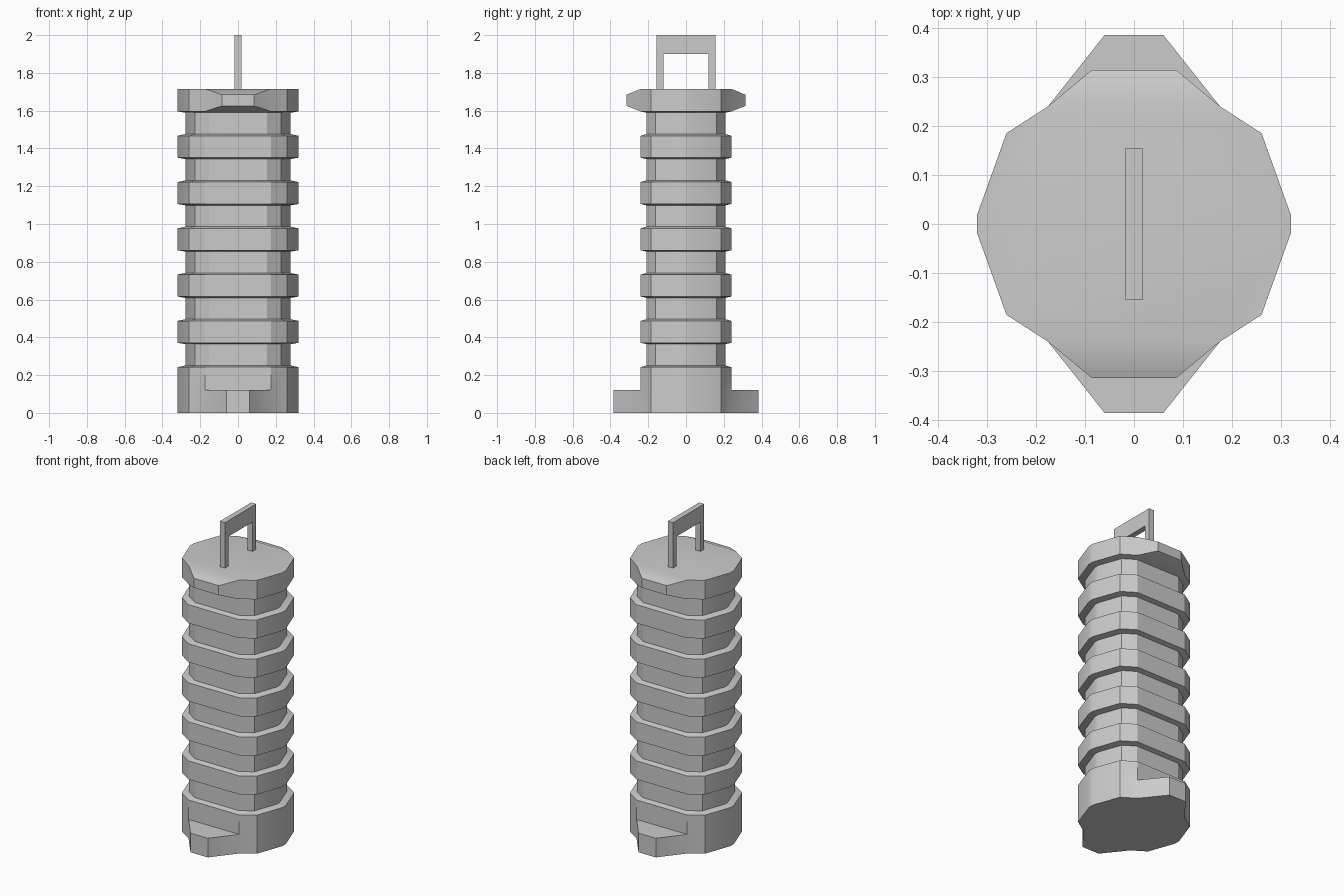
import bpy, bmesh, math

if "Cube" in bpy.data.objects:
    bpy.data.objects.remove(bpy.data.objects["Cube"])

# cross-section: one quadrant mirrored into a 12-sided outline
QUAD = [(0.32, 0.018), (0.26, 0.185), (0.175, 0.24)]
OUTLINE = (QUAD + [(-x, y) for x, y in reversed(QUAD)]
           + [(-x, -y) for x, y in QUAD] + [(x, -y) for x, y in reversed(QUAD)])
NARROW = 0.872
FRONT_SIDES = (2, 8)      # flat sides facing +y and -y


def finish(bm, name, smooth=False):
    bmesh.ops.recalc_face_normals(bm, faces=bm.faces)
    me = bpy.data.meshes.new(name)
    bm.to_mesh(me)
    bm.free()
    ob = bpy.data.objects.new(name, me)
    bpy.context.collection.objects.link(ob)
    if smooth:
        bpy.ops.object.select_all(action='DESELECT')
        ob.select_set(True)
        bpy.context.view_layer.objects.active = ob
        bpy.ops.object.shade_smooth_by_angle(angle=math.radians(30))
    return ob


def pull_out(bm, face, half_x, y, z_low, z_high):
    """Extrude a side face outward into a tapered lug."""
    sign = 1 if face.calc_center_median().y > 0 else -1
    mid = face.calc_center_median().z
    new = bmesh.ops.extrude_discrete_faces(bm, faces=[face])["faces"][0]
    for v in new.verts:
        v.co = (math.copysign(half_x, v.co.x), sign * y,
                z_high if v.co.z > mid else z_low)


# ribbed body: stacked sections of (scale, height)
levels = [(1, 0), (1, 0.12), (1, 0.242)]
for k in range(6):
    z = 0.245 * k
    levels += [(NARROW, z + 0.251), (NARROW, z + 0.364), (1, z + 0.371), (1, z + 0.487)]
levels[-1] = (1, 1.715)

bm = bmesh.new()
rings = [[bm.verts.new((x * s, y * s, z)) for x, y in OUTLINE] for s, z in levels]
n = len(OUTLINE)
sides = []
for a, b in zip(rings, rings[1:]):
    sides.append([bm.faces.new((a[i], a[(i + 1) % n], b[(i + 1) % n], b[i])) for i in range(n)])
bm.faces.new(rings[0][::-1])
bm.faces.new(rings[-1])
bm.normal_update()

# feet at the base and bulges on the cap
for i in FRONT_SIDES:
    pull_out(bm, sides[0][i], 0.06, 0.385, 0.0, 0.12)
    pull_out(bm, sides[-1][i], 0.086, 0.314, 1.625, 1.685)
finish(bm, "ribbed_body", smooth=True)

# carrying handle: arch profile extruded along x
bm = bmesh.new()
arch = [(-0.155, 1.71), (-0.155, 2.0), (0.155, 2.0), (0.155, 1.71),
        (0.12, 1.71), (0.12, 1.9), (-0.12, 1.9), (-0.12, 1.71)]
face = bm.faces.new([bm.verts.new((-0.0175, y, z)) for y, z in arch])
ext = bmesh.ops.extrude_face_region(bm, geom=[face], use_keep_orig=True)
moved = [g for g in ext["geom"] if isinstance(g, bmesh.types.BMVert)]
bmesh.ops.translate(bm, verts=moved, vec=(0.035, 0, 0))
finish(bm, "handle")
